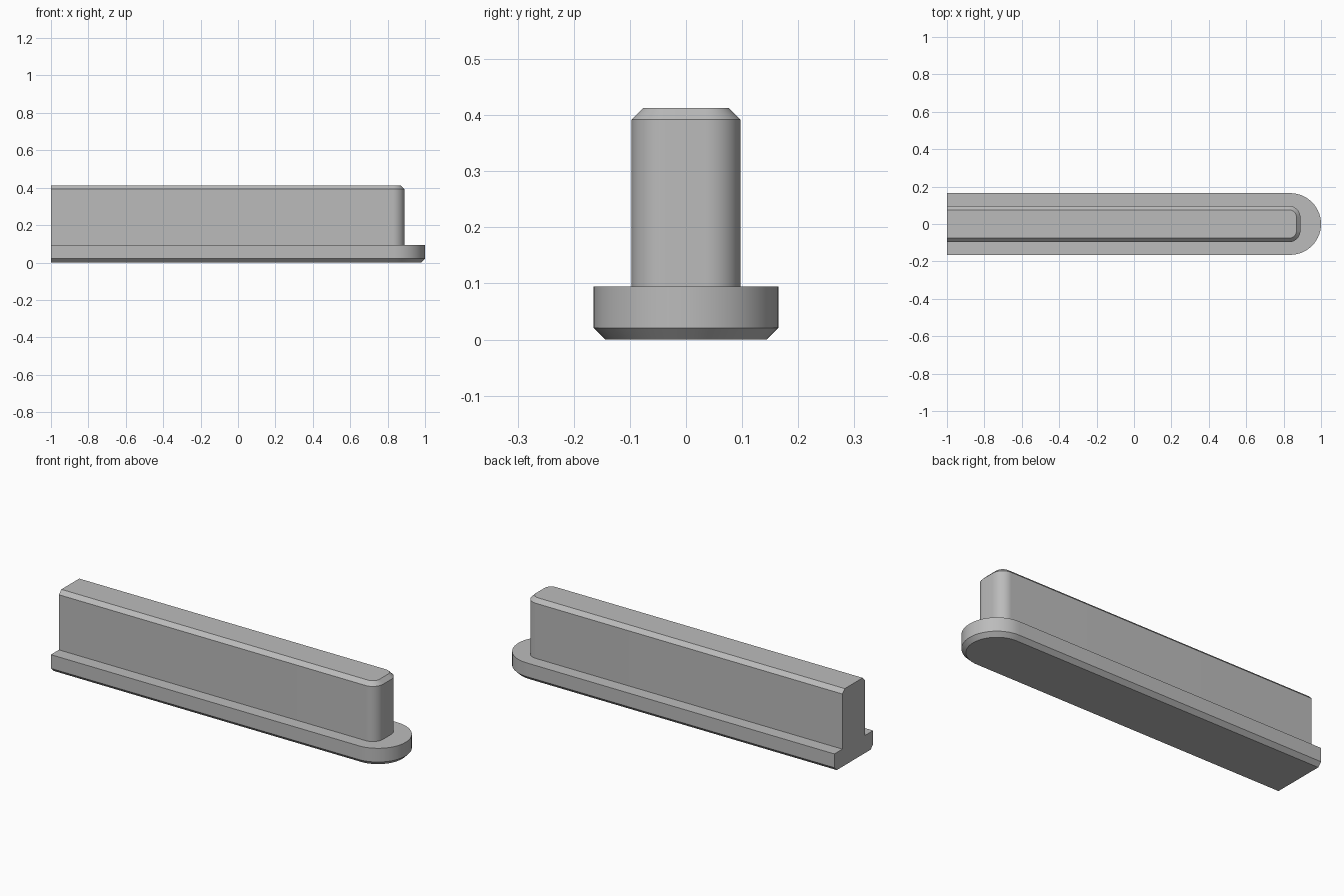
import bpy, bmesh, math

cube = bpy.data.objects.get("Cube")
if cube:
    bpy.data.objects.remove(cube, do_unlink=True)

# Single grey material
grey = bpy.data.materials.new("plain grey")
grey.use_nodes = True
color = (0.5, 0.5, 0.5, 1)
grey.diffuse_color = color
grey.node_tree.nodes["Principled BSDF"].inputs["Base Color"].default_value = color

LEFT_END = -1.0
STEPS = 14
CHAMFER = 0.021


def outline(half_width, tip, radius, inset=0.0):
    """Open outline: square at one end, rounded corners at the other."""
    pts = [(LEFT_END, inset - half_width)]
    cx, cy, r = tip - radius, half_width - radius, radius - inset
    for side, start in ((-1, -math.pi / 2), (1, 0)):
        for i in range(STEPS + 1):
            a = start + i * math.pi / 2 / STEPS
            pts.append((cx + r * math.cos(a), side * cy + r * math.sin(a)))
    pts.append((LEFT_END, half_width - inset))
    return pts


foot = (0.165, 1.0, 0.165)
wall = (0.097, 0.89, 0.062)
foot_top, height = 0.095, 0.413

# Stacked outlines: chamfered foot, then upright wall with chamfered top
levels = [
    (outline(*foot, CHAMFER), 0),
    (outline(*foot), CHAMFER),
    (outline(*foot), foot_top),
    (outline(*wall), foot_top),
    (outline(*wall), height - CHAMFER),
    (outline(*wall, CHAMFER), height),
]

bm = bmesh.new()
rings = [[bm.verts.new((x, y, z)) for x, y in pts] for pts, z in levels]
for low, high in zip(rings, rings[1:]):
    for i in range(len(low) - 1):
        bm.faces.new((low[i], low[i + 1], high[i + 1], high[i]))

# Bottom, top and the flat cut end
bm.faces.new(rings[0][::-1])
bm.faces.new(rings[-1])
bm.faces.new([r[0] for r in rings] + [r[-1] for r in reversed(rings)])
bmesh.ops.remove_doubles(bm, verts=bm.verts, dist=1e-5)
bmesh.ops.recalc_face_normals(bm, faces=bm.faces)

mesh = bpy.data.meshes.new("flanged_rail")
bm.to_mesh(mesh)
bm.free()
mesh.materials.append(grey)
rail = bpy.data.objects.new("flanged_rail", mesh)
bpy.context.collection.objects.link(rail)

bpy.ops.object.select_all(action="DESELECT")
rail.select_set(True)
bpy.context.view_layer.objects.active = rail
bpy.ops.object.shade_smooth_by_angle(angle=math.radians(30))
